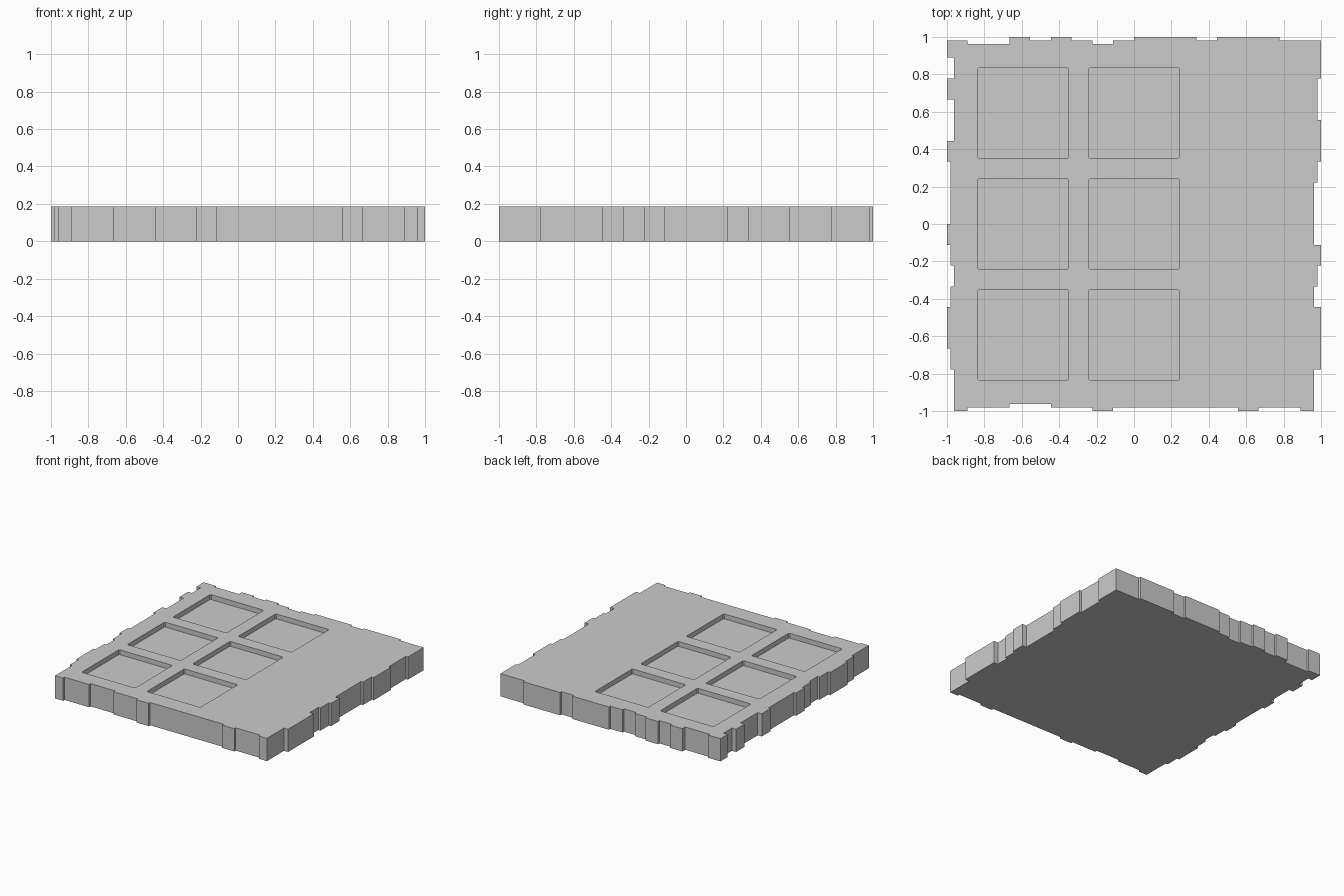
import bpy, bmesh

if "Cube" in bpy.data.objects:
    bpy.data.objects.remove(bpy.data.objects["Cube"])

HEIGHT = 0.187
STEP = 0.0185            # depth of one chip level in the broken edge
CELL = 2 / 18            # edge is divided into 18 cells per side
POCKET_HALF, POCKET_DEPTH, PITCH = 0.243, 0.04, 0.593

# Chip level of every cell, clockwise: back, right, front, left
SIDES = ["122010121000100011", "001100122201200022",
         "011011111101122110", "221001210111022020"]


def prism(name, loops, z0, z1):
    """Extrude closed 2D loops between two heights."""
    bm = bmesh.new()
    for loop in loops:
        face = bm.faces.new([bm.verts.new((x, y, z0)) for x, y in loop])
        ext = bmesh.ops.extrude_face_region(bm, geom=[face], use_keep_orig=True)
        for v in ext["geom"]:
            if isinstance(v, bmesh.types.BMVert):
                v.co.z = z1
    bmesh.ops.recalc_face_normals(bm, faces=bm.faces[:])
    mesh = bpy.data.meshes.new(name)
    bm.to_mesh(mesh)
    bm.free()
    obj = bpy.data.objects.new(name, mesh)
    bpy.context.collection.objects.link(obj)
    return obj


def chipped_outline():
    """Square outline whose sides step in and out by the chip levels."""
    pts = []
    for k, side in enumerate(SIDES):
        d = [1 - STEP * int(c) for c in side]
        start = -(1 - STEP * int(SIDES[k - 1][-1]))
        local = [(start, d[0])]
        for i in range(1, 18):
            if d[i] != d[i - 1]:
                t = -1 + CELL * i
                local += [(t, d[i - 1]), (t, d[i])]
        for x, y in local:
            for _ in range(k):
                x, y = y, -x
            pts.append((x, y))
    return pts


def pocket_outline(cx, cy, h=POCKET_HALF, c=0.008):
    """Square with tiny chamfered corners."""
    i = h - c
    return [(cx + x, cy + y) for x, y in
            [(-i, -h), (i, -h), (h, -i), (h, i), (i, h), (-i, h), (-h, i), (-h, -i)]]


# Slab
slab = prism("stone_slab", [chipped_outline()], 0, HEIGHT)

# Six square pockets sunk into the top
pockets = [pocket_outline(cx, cy) for cx in (-PITCH, 0) for cy in (-PITCH, 0, PITCH)]
cutter = prism("pocket_cutter", pockets, HEIGHT - POCKET_DEPTH, HEIGHT + 0.1)
mod = slab.modifiers.new("pockets", "BOOLEAN")
mod.object = cutter
mod.operation = "DIFFERENCE"
mod.solver = "EXACT"

# Apply the cut and remove the helper
bpy.context.view_layer.objects.active = slab
slab.select_set(True)
bpy.ops.object.modifier_apply(modifier=mod.name)
bpy.data.objects.remove(cutter)
